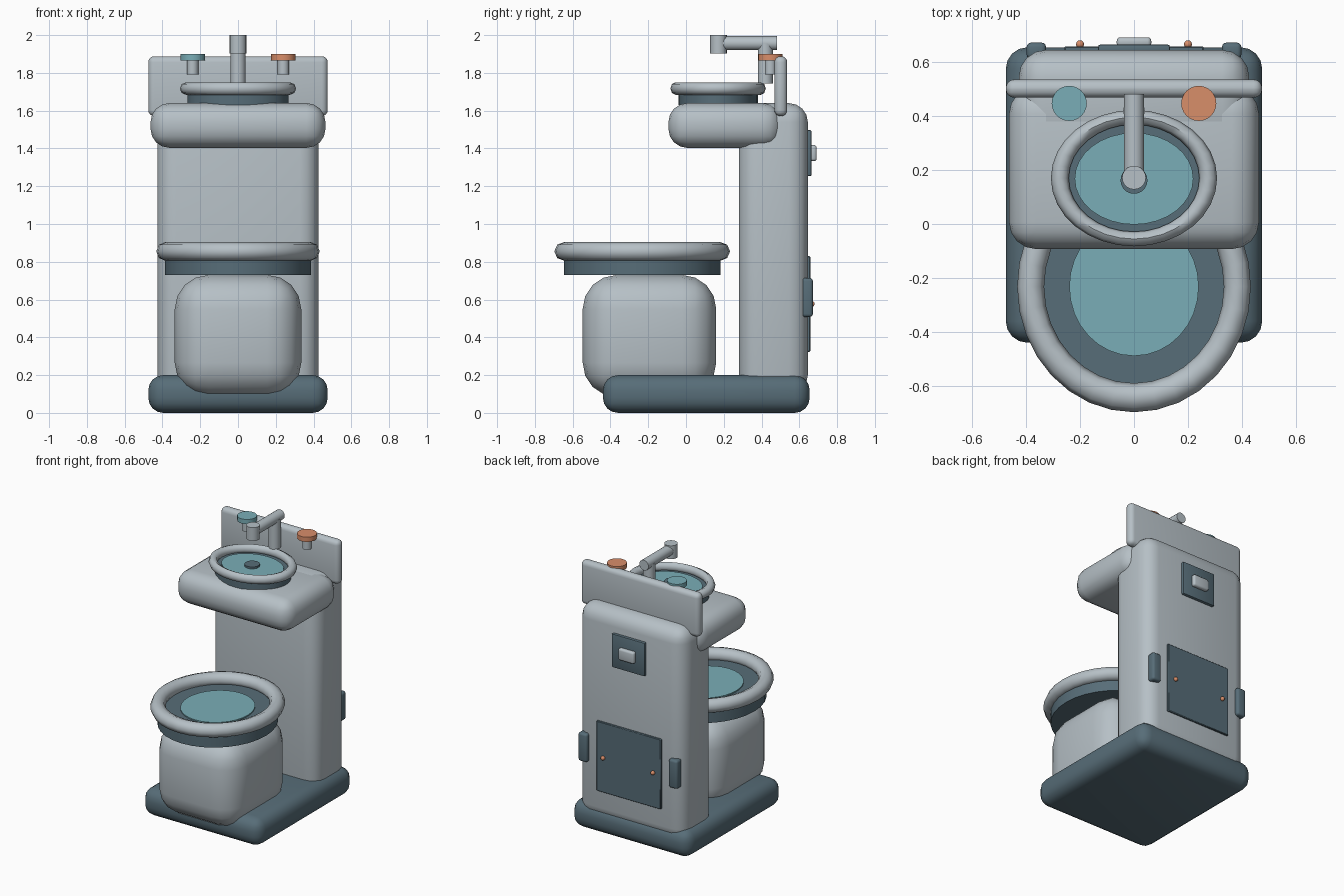
import bpy, bmesh, math
from mathutils import Matrix

if "Cube" in bpy.data.objects:
    bpy.data.objects.remove(bpy.data.objects["Cube"])


def material(name, rgb):
    lin = [((c / 255 + 0.055) / 1.055) ** 2.4 for c in rgb]
    m = bpy.data.materials.new(name)
    m.diffuse_color = (*lin, 1)
    m.use_nodes = True
    m.node_tree.nodes["Principled BSDF"].inputs["Base Color"].default_value = m.diffuse_color
    return m


LIGHT = material("light grey", (182, 192, 198))
DARK = material("slate", (87, 109, 120))
TEAL = material("teal", (122, 174, 183))
ORANGE = material("copper", (217, 142, 106))


def finish(name, bm, mat, angle=40):
    bmesh.ops.recalc_face_normals(bm, faces=bm.faces)
    mesh = bpy.data.meshes.new(name)
    bm.to_mesh(mesh)
    bm.free()
    mesh.materials.append(mat)
    ob = bpy.data.objects.new(name, mesh)
    bpy.context.collection.objects.link(ob)
    bpy.ops.object.select_all(action='DESELECT')
    ob.select_set(True)
    bpy.context.view_layer.objects.active = ob
    bpy.ops.object.shade_smooth_by_angle(angle=math.radians(angle))
    return ob


def box(name, x, y, z, mat, bevel=0.0, segments=4):
    """Rounded box from (min, max) ranges."""
    bm = bmesh.new()
    bmesh.ops.create_cube(bm, size=1)
    for v in bm.verts:
        v.co = [sum(r) / 2 + c * (r[1] - r[0]) for c, r in zip(v.co, (x, y, z))]
    if bevel:
        bmesh.ops.bevel(bm, geom=bm.edges[:], offset=bevel, segments=segments,
                        profile=0.5, affect='EDGES', clamp_overlap=True)
    return finish(name, bm, mat)


def cylinder(name, x, y, z, rx, mat, ry=None, sides=20):
    """Upright (elliptical) cylinder spanning the z range."""
    bm = bmesh.new()
    bmesh.ops.create_cone(bm, cap_ends=True, segments=sides, radius1=1, radius2=1, depth=1)
    for v in bm.verts:
        v.co = (x + v.co.x * rx, y + v.co.y * (ry or rx), sum(z) / 2 + v.co.z * (z[1] - z[0]))
    return finish(name, bm, mat)


def ring(name, y, z, major, minor, stretch, mat, n=32, k=8):
    """Elliptical torus rim."""
    bm = bmesh.new()
    loops = []
    for i in range(n):
        a = 2 * math.pi * i / n
        loop = []
        for j in range(k):
            b = 2 * math.pi * j / k
            r = major + minor * math.cos(b)
            loop.append(bm.verts.new((r * math.cos(a), y + stretch * r * math.sin(a),
                                      z + minor * math.sin(b))))
        loops.append(loop)
    for i in range(n):
        p, q = loops[i], loops[(i + 1) % n]
        for j in range(k):
            bm.faces.new((p[j], q[j], q[(j + 1) % k], p[(j + 1) % k]))
    return finish(name, bm, mat, 50)


# Base and column
box("base", (-0.475, 0.475), (-0.44, 0.655), (0, 0.2), DARK, 0.08)
box("column", (-0.427, 0.427), (0.28, 0.645), (0.1, 1.64), LIGHT, 0.1)

# Toilet: pedestal, bowl, seat and water
box("pedestal", (-0.335, 0.335), (-0.547, 0.16), (0.085, 0.73), LIGHT, 0.18, 4)
cylinder("bowl", 0, -0.232, (0.73, 0.832), 0.387, DARK, 0.415, 32)
ring("seat", -0.232, 0.855, 0.383, 0.05, 1.075, LIGHT)
cylinder("bowl_water", 0, -0.232, (0.825, 0.84), 0.24, TEAL, 0.257, 32)

# Sink: counter, backsplash, basin, rim, water and drain
box("counter", (-0.463, 0.463), (-0.093, 0.508), (1.403, 1.64), LIGHT, 0.1)
box("backsplash", (-0.475, 0.475), (0.468, 0.536), (1.571, 1.888), LIGHT, 0.032)
cylinder("basin", 0, 0.17, (1.63, 1.7), 0.268, DARK, 0.21, 32)
ring("basin_rim", 0.17, 1.717, 0.275, 0.033, 0.82, LIGHT)
cylinder("basin_water", 0, 0.168, (1.69, 1.708), 0.22, TEAL, 0.17, 32)
cylinder("drain", 0, 0.162, (1.7, 1.722), 0.05, DARK)

# Faucet
cylinder("faucet_pole", 0, 0.42, (1.745, 1.955), 0.04, LIGHT)
cylinder("faucet_tip", 0, 0.172, (1.903, 2.0), 0.044, LIGHT)
bm = bmesh.new()
bmesh.ops.create_cone(bm, cap_ends=True, segments=20, radius1=0.037, radius2=0.037, depth=0.31,
                      matrix=Matrix.Translation((0, 0.327, 1.957)) @ Matrix.Rotation(math.pi / 2, 4, 'X'))
finish("faucet_spout", bm, LIGHT)

# Tap handles
for side, x, mat in (("left", -0.24, TEAL), ("right", 0.24, ORANGE)):
    cylinder(side + "_tap_stem", x, 0.447, (1.792, 1.875), 0.03, LIGHT)
    cylinder(side + "_tap_knob", x, 0.447, (1.866, 1.9), 0.065, mat, sides=24)

# Back: flush panel and button, service hatch
box("flush_panel", (-0.133, 0.133), (0.63, 0.665), (1.254, 1.497), DARK, 0.008, 2)
box("flush_button", (-0.064, 0.064), (0.655, 0.692), (1.333, 1.418), LIGHT, 0.014, 3)
box("service_hatch", (-0.258, 0.258), (0.635, 0.658), (0.323, 0.83), DARK, 0.004, 1)

# Hatch screws and side clamps, mirrored
for side, s in (("left", -1), ("right", 1)):
    bm = bmesh.new()
    bmesh.ops.create_uvsphere(bm, u_segments=12, v_segments=8, radius=0.015,
                              matrix=Matrix.Translation((s * 0.2, 0.666, 0.577)))
    finish(side + "_hatch_screw", bm, ORANGE)
    box(side + "_clamp", (s * 0.362 - 0.036, s * 0.362 + 0.036), (0.612, 0.672),
        (0.508, 0.714), DARK, 0.016, 3)
